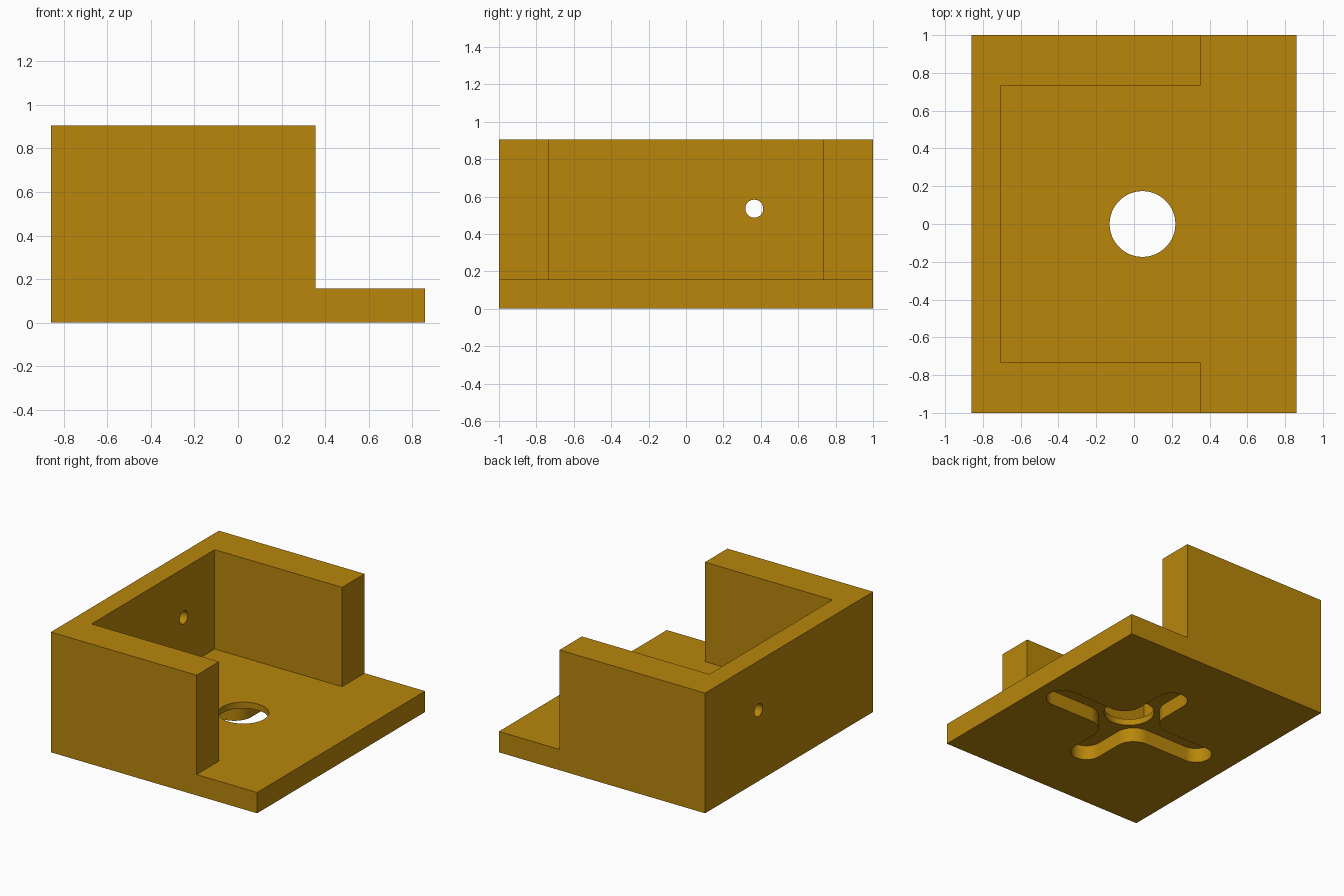
import bpy, bmesh
from math import sin, cos, pi, radians
from mathutils import Matrix, Vector

if "Cube" in bpy.data.objects:
    bpy.data.objects.remove(bpy.data.objects["Cube"])

gold = bpy.data.materials.new("dark_gold")
gold.diffuse_color = (0.479, 0.238, 0.0033, 1)
gold.use_nodes = True
gold.node_tree.nodes["Principled BSDF"].inputs["Base Color"].default_value = gold.diffuse_color

HOLE_X = 0.045     # centre of the round hole and cross recess
FLOOR = 0.157      # base plate thickness
TOP = 0.906


def prism(name, points, direction):
    """Solid made by extruding a closed 3D outline along a direction."""
    bm = bmesh.new()
    face = bm.faces.new([bm.verts.new(p) for p in points])
    ext = bmesh.ops.extrude_face_region(bm, geom=[face])
    moved = [v for v in ext["geom"] if isinstance(v, bmesh.types.BMVert)]
    bmesh.ops.translate(bm, verts=moved, vec=Vector(direction))
    bmesh.ops.recalc_face_normals(bm, faces=bm.faces)
    mesh = bpy.data.meshes.new(name)
    bm.to_mesh(mesh)
    bm.free()
    obj = bpy.data.objects.new(name, mesh)
    bpy.context.collection.objects.link(obj)
    mesh.materials.append(gold)
    return obj


def arc(cx, cy, r, start, end, steps=12):
    angles = [radians(start + (end - start) * i / steps) for i in range(steps + 1)]
    return [(cx + r * cos(a), cy + r * sin(a)) for a in angles]


def circle(r, n=64):
    return [(r * cos(2 * pi * i / n), r * sin(2 * pi * i / n)) for i in range(n)]


# Bracket body: L-shaped side profile extruded across the full width
profile = [(-0.86, 0), (0.86, 0), (0.86, FLOOR), (0.355, FLOOR), (0.355, TOP), (-0.86, TOP)]
body = prism("bracket_body", [(x, -1, z) for x, z in profile], (0, 2, 0))

# Open cavity between the three walls
cavity = prism("cavity_cutter",
               [(x, y, FLOOR) for x, y in [(-0.708, -0.733), (0.6, -0.733), (0.6, 0.733), (-0.708, 0.733)]],
               (0, 0, 1))

# Round hole through the floor
floor_hole = prism("floor_hole_cutter", [(HOLE_X + x, y, -0.1) for x, y in circle(0.174)], (0, 0, 0.4))

# Small wire hole through the back wall
wire_hole = prism("wire_hole_cutter", [(-1, 0.365 + a, 0.535 + b) for a, b in circle(0.048, 40)], (0.5, 0, 0))

# Cross-shaped recess in the underside: one quarter outline, mirrored
half, fillet = 0.11, 0.14
c = half + fillet
quarter = (arc(0.607, 0, half, 0, 90) + arc(c, c, fillet, 270, 180) + arc(0, 0.46, half, 0, 90))
upper = quarter + [(-x, y) for x, y in reversed(quarter[:-1])]
outline = upper + [(x, -y) for x, y in reversed(upper[1:-1])]
recess = prism("cross_recess_cutter", [(HOLE_X + x, y, -0.1) for x, y in outline], (0, 0, 0.21))

# Cut everything out of the body
for cutter in (cavity, floor_hole, wire_hole, recess):
    mod = body.modifiers.new(cutter.name, 'BOOLEAN')
    mod.operation = 'DIFFERENCE'
    mod.solver = 'EXACT'
    mod.object = cutter
    cutter.hide_render = True

bpy.context.view_layer.objects.active = body
body.select_set(True)
for mod in list(body.modifiers):
    bpy.ops.object.modifier_apply(modifier=mod.name)
for obj in [o for o in bpy.data.objects if o.name.endswith("_cutter")]:
    bpy.data.objects.remove(obj)
bpy.ops.object.shade_smooth_by_angle(angle=radians(30))
